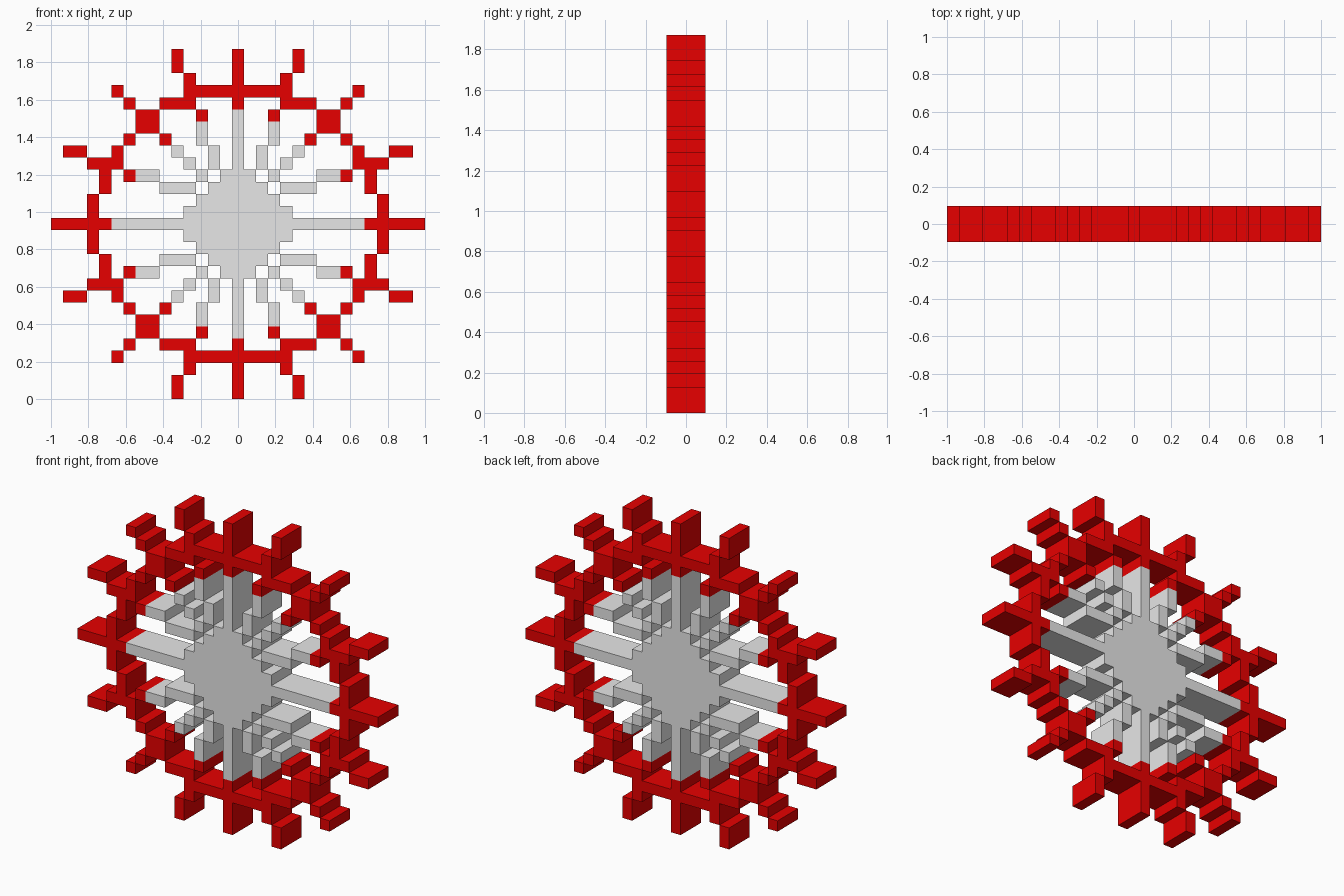
import bpy, bmesh

if "Cube" in bpy.data.objects:
    bpy.data.objects.remove(bpy.data.objects["Cube"])

U = 2 / 31            # one block
MID = 14.5 * U        # height of the centre
HALF = 1.5 * U        # half thickness (three blocks deep)


def material(name, rgb):
    m = bpy.data.materials.new(name)
    m.diffuse_color = (*rgb, 1)
    m.use_nodes = True
    m.node_tree.nodes["Principled BSDF"].inputs["Base Color"].default_value = m.diffuse_color
    return m


RED = material("red", (0.8, 0.0, 0.0))
GREY = material("light grey", (0.8, 0.8, 0.8))

# Each part: rectangles of blocks (col0, col1, row0, row1) in the upper right
# quarter, counted from the centre and mirrored both ways.
parts = {
    "hub": (GREY, [(0, 4, 0, 1), (0, 3, 2, 2), (0, 2, 3, 3), (0, 1, 4, 4)]),
    "straight_spokes": (GREY, [(0, 0, 5, 9), (5, 10, 0, 0)]),
    "branch_spokes": (GREY, [(4, 6, 3, 3), (7, 8, 4, 4), (2, 2, 5, 6), (3, 3, 7, 8),
                             (3, 3, 4, 4), (4, 4, 5, 5), (5, 5, 6, 6)]),
    "branch_tips": (RED, [(9, 9, 4, 4), (3, 3, 9, 9), (6, 6, 7, 7)]),
    "rim": (RED, [(0, 4, 11, 11), (4, 4, 12, 12), (4, 6, 10, 10), (7, 8, 8, 9),
                  (9, 9, 7, 7), (10, 10, 6, 6), (10, 12, 5, 5), (11, 11, 3, 4),
                  (12, 12, 0, 2)]),
    "outer_spikes": (RED, [(0, 0, 10, 10), (0, 0, 12, 14), (5, 5, 13, 14), (9, 9, 10, 10),
                           (10, 10, 11, 11), (13, 14, 6, 6), (11, 11, 0, 0), (13, 15, 0, 0)]),
}


def mirrored_cells(rects):
    return {(sx * i, sz * j)
            for a, b, c, d in rects
            for i in range(a, b + 1) for j in range(c, d + 1)
            for sx in (-1, 1) for sz in (-1, 1)}


cells = {name: mirrored_cells(rects) for name, (_, rects) in parts.items()}
filled = set().union(*cells.values())


def build(name, mat, own):
    bm = bmesh.new()
    verts = {}

    def v(x, side, z):
        key = (x, side, z)
        if key not in verts:
            verts[key] = bm.verts.new(((x - 0.5) * U, side * HALF, MID + (z - 0.5) * U))
        return verts[key]

    for i, j in sorted(own):
        ring = [(i, j), (i + 1, j), (i + 1, j + 1), (i, j + 1)]
        # front and back
        bm.faces.new([v(x, -1, z) for x, z in ring])
        bm.faces.new([v(x, 1, z) for x, z in reversed(ring)])
        # side walls only where no block adjoins
        for k, (di, dj) in enumerate(((0, -1), (1, 0), (0, 1), (-1, 0))):
            if (i + di, j + dj) not in filled:
                p, q = ring[k], ring[(k + 1) % 4]
                bm.faces.new([v(p[0], -1, p[1]), v(p[0], 1, p[1]),
                              v(q[0], 1, q[1]), v(q[0], -1, q[1])])
    me = bpy.data.meshes.new(name)
    bm.to_mesh(me)
    bm.free()
    me.materials.append(mat)
    bpy.context.collection.objects.link(bpy.data.objects.new(name, me))


for name, (mat, _) in parts.items():
    build(name, mat, cells[name])
